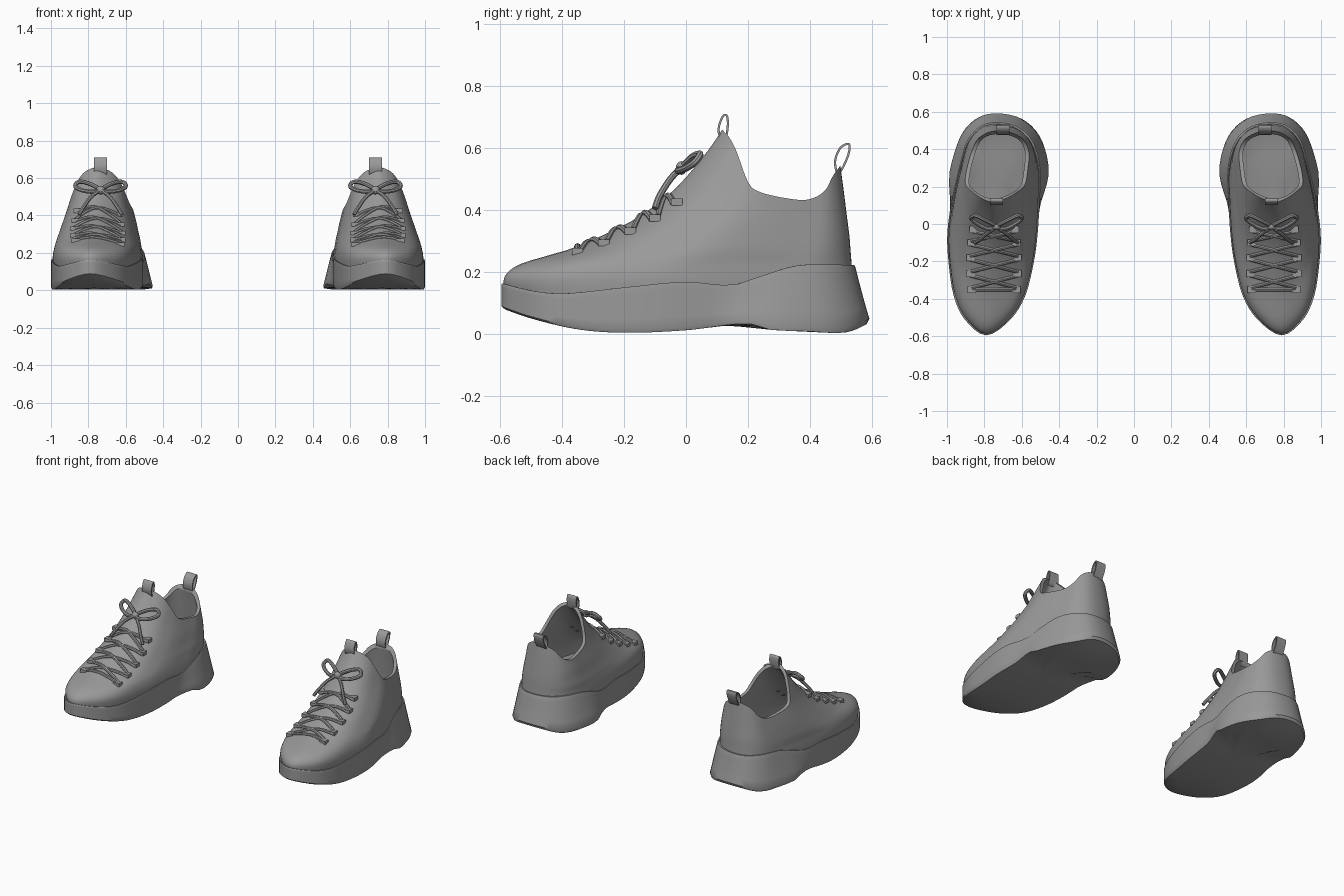
import bpy, bmesh, math
from mathutils import Vector, Matrix
from mathutils.bvhtree import BVHTree

if "Cube" in bpy.data.objects:
    bpy.data.objects.remove(bpy.data.objects["Cube"])

GREY = (0.32, 0.32, 0.32, 1)
grey = bpy.data.materials.new("plain_grey")
grey.use_nodes = True
grey.diffuse_color = GREY
grey.node_tree.nodes["Principled BSDF"].inputs["Base Color"].default_value = GREY


# ---- helpers
def ease(table, t, col=1):
    """Smooth lookup in a table whose first column is the key."""
    n = len(table)
    t = min(max(t, table[0][0]), table[-1][0])
    i = max(k for k in range(n - 1) if table[k][0] <= t)

    def slope(k):
        a, b = table[max(k - 1, 0)], table[min(k + 1, n - 1)]
        return (b[col] - a[col]) / (b[0] - a[0])
    w = table[i + 1][0] - table[i][0]
    u = (t - table[i][0]) / w
    p, q = table[i][col], table[i + 1][col]
    return (p * (1 + 2 * u) * (1 - u) ** 2 + q * u * u * (3 - 2 * u)
            + w * u * (1 - u) * (slope(i) * (1 - u) - slope(i + 1) * u))


def spline(points, steps, closed=True):
    """Catmull-Rom samples through the points."""
    P, n, out = [Vector(p) for p in points], len(points), []
    for i in range(n if closed else n - 1):
        if closed:
            a, b, c, d = (P[(i + k) % n] for k in (-1, 0, 1, 2))
        else:
            a, b, c, d = (P[min(max(i + k, 0), n - 1)] for k in (-1, 0, 1, 2))
        for s in range(steps):
            t = s / steps
            out.append(b + (c - a) * (t / 2) + (2 * a - 5 * b + 4 * c - d) * (t * t / 2)
                       + (3 * b - a - 3 * c + d) * (t ** 3 / 2))
    return out if closed else out + [P[-1]]


def loft(rings, capped):
    bm = bmesh.new()
    rows = [[bm.verts.new(p) for p in r] for r in rings]
    n = len(rows[0])
    for lo, hi in zip(rows, rows[1:]):
        for i in range(n):
            j = (i + 1) % n
            bm.faces.new((lo[i], lo[j], hi[j], hi[i]))
    if capped:
        bm.faces.new(rows[0][::-1])
        bm.faces.new(rows[-1])
    return bm


def add_mesh(name, bm):
    me = bpy.data.meshes.new(name)
    bm.to_mesh(me)
    bm.free()
    ob = bpy.data.objects.new(name, me)
    bpy.context.collection.objects.link(ob)
    me.materials.append(grey)
    return ob


def finish(ob, angle=40):
    """Mirror to the other shoe, bake modifiers, shade smooth."""
    m = ob.modifiers.new("pair", 'MIRROR')
    m.use_mirror_merge = False
    bpy.ops.object.select_all(action='DESELECT')
    ob.select_set(True)
    bpy.context.view_layer.objects.active = ob
    bpy.ops.object.convert(target='MESH')
    bpy.ops.object.shade_smooth_by_angle(angle=math.radians(angle))


def add_cord(name, paths, radius, closed=False):
    cu = bpy.data.curves.new(name, 'CURVE')
    cu.dimensions = '3D'
    cu.bevel_depth, cu.bevel_resolution = radius, 2
    cu.use_fill_caps = True
    for path in paths:
        sp = cu.splines.new('POLY')
        sp.points.add(len(path) - 1)
        for p, co in zip(sp.points, path):
            p.co = (*co, 1)
        sp.use_cyclic_u = closed
    cu.materials.append(grey)
    ob = bpy.data.objects.new(name, cu)
    bpy.context.collection.objects.link(ob)
    finish(ob)


# ---- plan outline of the shoe, from toe round the outer side
outline = spline([(.79, -.595), (.905, -.51), (.965, -.38), (.992, -.2), (.998, -.05), (.975, .12),
                  (.93, .32), (.89, .45), (.82, .525), (.73, .545), (.62, .52), (.54, .44),
                  (.502, .3), (.505, .12), (.515, -.05), (.535, -.2), (.58, -.38), (.66, -.51)], 4)

# ---- sole: wavy top line, rocker bottom with a raised arch, flared heel
sole_top = [(-.6, .165), (-.5, .14), (-.4, .13), (-.2, .15), (0, .168), (.15, .158),
            (.25, .19), (.37, .222), (.6, .22)]
sole_base = [(-.6, .085), (-.5, .05), (-.35, .015), (-.2, .004), (0, .012), (.2, .034),
             (.25, .016), (.4, .008), (.52, .006), (.61, .045)]


def sole_ring(scale, h, drop=0):
    ring = []
    for p in outline:
        f = min(max((p.y - .05) / .25, 0), 1)
        away = (p - Vector((.75, .25))).normalized() * (.05 * f * f * (3 - 2 * f) * (1 - h))
        x, y = p + away
        x, y = .75 + (x - .75) * scale, y * scale
        lo, hi = ease(sole_base, y), ease(sole_top, y)
        ring.append((x, y, lo + (hi - lo) * h - drop))
    return ring


sole = [sole_ring(s, 0) for s in (.05, .3, .55, .8, .98)]
sole += [sole_ring(1, h) for h in (.07, .3, .6, .85, .95)]
sole += [sole_ring(.996, 1), sole_ring(.975, 1)]
sole += [sole_ring(s, 1, .01) for s in (.95, .7, .4, .05)]
finish(add_mesh("sole", loft(sole, True)))

# ---- upper: level, front y, back y, centre x, half width
levels = [(.11, -.575, .535, .75, .238), (.17, -.588, .537, .75, .24), (.2, -.574, .536, .75, .237),
          (.227, -.53, .534, .749, .232), (.25, -.455, .532, .748, .227), (.275, -.37, .53, .746, .221),
          (.315, -.275, .527, .744, .209), (.37, -.165, .52, .74, .194), (.45, -.055, .51, .737, .17),
          (.54, .03, .498, .735, .147), (.64, .105, .485, .734, .118), (.72, .15, .475, .733, .095)]


def upper_ring(z):
    y0, y1, cx, hw = (ease(levels, z, c) for c in (1, 2, 3, 4))
    return [(cx + (p.x - .75) / .248 * hw, y0 + (p.y + .595) / 1.14 * (y1 - y0), z) for p in outline]


heights = [.11 + .19 * k / 18 for k in range(18)] + [.3 + .42 * k / 20 for k in range(21)]
bm = loft([upper_ring(z) for z in heights], False)
surface = BVHTree.FromBMesh(bm)
upper = add_mesh("upper", bm)
shell = upper.modifiers.new("thickness", 'SOLIDIFY')
shell.thickness, shell.offset = .02, -1

# ---- cutter shaping the ankle opening
rim = spline([(-.2, .66), (.08, .658), (.125, .65), (.16, .595), (.2, .49), (.24, .457), (.34, .435),
              (.4, .435), (.45, .465), (.5, .545), (.7, .75)], 5, False)
rim += [Vector((.7, 1)), Vector((-.2, 1))]
bm = loft([[(x, p.x, p.y) for p in rim] for x in (.3, 1.2)], True)
bmesh.ops.recalc_face_normals(bm, faces=bm.faces)
cutter = add_mesh("opening_cutter", bm)
cutter.hide_render = True
cut = upper.modifiers.new("opening", 'BOOLEAN')
cut.operation, cut.solver, cut.object = 'DIFFERENCE', 'EXACT', cutter
finish(upper)
bpy.data.objects.remove(cutter)


# ---- lacing laid on the front of the upper
def on_upper(x, y, lift=0):
    hit, normal, _, _ = surface.ray_cast(Vector((x, y, 2)), Vector((0, 0, -1)))
    return hit + normal * lift, normal


rows = [(-.35, .12), (-.265, .125), (-.18, .125), (-.1, .12), (-.03, .11)]
MID = .748
tabs = bmesh.new()
for y, half in rows:
    for side in (-1, 1):
        spot, normal = on_upper(MID + side * half, y, .008)
        turn = normal.to_track_quat('Z', 'Y').to_matrix().to_4x4()
        bmesh.ops.create_cube(tabs, size=1, matrix=Matrix.Translation(spot) @ turn
                              @ Matrix.Diagonal((.045, .036, .022, 1)))
finish(add_mesh("eyelet_tabs", tabs), 30)


def lace(a, b, lift):
    path = []
    for k in range(9):
        t = k / 8
        x, y = a[0] + (b[0] - a[0]) * t, a[1] + (b[1] - a[1]) * t
        path.append(on_upper(x, y, .014 + lift * math.sin(math.pi * t))[0])
    return path


strands = [lace((MID - .12, rows[0][0]), (MID + .12, rows[0][0]), .008)]
for (y0, h0), (y1, h1) in zip(rows, rows[1:]):
    for side, lift in ((-1, .008), (1, .02)):
        strands.append(lace((MID + side * h0, y0 + .01), (MID - side * h1, y1 - .01), lift))
add_cord("laces", strands, .0105)

# ---- bow: two loops, two tails and a knot
knot = Vector((.735, -.015, .535))
loops, tails = [], []
for s in (-1, 1):
    loops.append(spline([knot + Vector(d) for d in
                         ((0, 0, 0), (s * .06, .035, .035), (s * .115, .06, .045),
                          (s * .135, .045, .02), (s * .1, .015, 0), (s * .045, -.01, -.008))], 5))
    tails.append(spline([knot + Vector(d) for d in
                         ((0, 0, 0), (s * .05, -.035, -.035), (s * .09, -.07, -.09),
                          (s * .115, -.085, -.13))], 5, False))
add_cord("bow_loops", loops, .0115, True)
add_cord("bow_tails", tails, .0105)
bm = bmesh.new()
bmesh.ops.create_uvsphere(bm, u_segments=16, v_segments=10, radius=.022,
                          matrix=Matrix.Translation(knot) @ Matrix.Diagonal((1.1, .8, 1, 1)))
finish(add_mesh("bow_knot", bm))


# ---- fabric pull loops on tongue and heel
def pull_loop(name, x, profile):
    ring = spline(profile, 4)
    bm = loft([[(x + dx, p.x, p.y) for p in ring] for dx in (-.034, .034)], False)
    bmesh.ops.recalc_face_normals(bm, faces=bm.faces)
    ob = add_mesh(name, bm)
    s = ob.modifiers.new("thickness", 'SOLIDIFY')
    s.thickness, s.offset = .007, 0
    finish(ob)


pull_loop("tongue_pull_loop", .735, [(.115, .62), (.105, .66), (.118, .7), (.131, .704), (.135, .675), (.128, .63)])
pull_loop("heel_pull_loop", .7, [(.487, .52), (.481, .56), (.498, .6), (.525, .612), (.524, .58), (.502, .53)])
